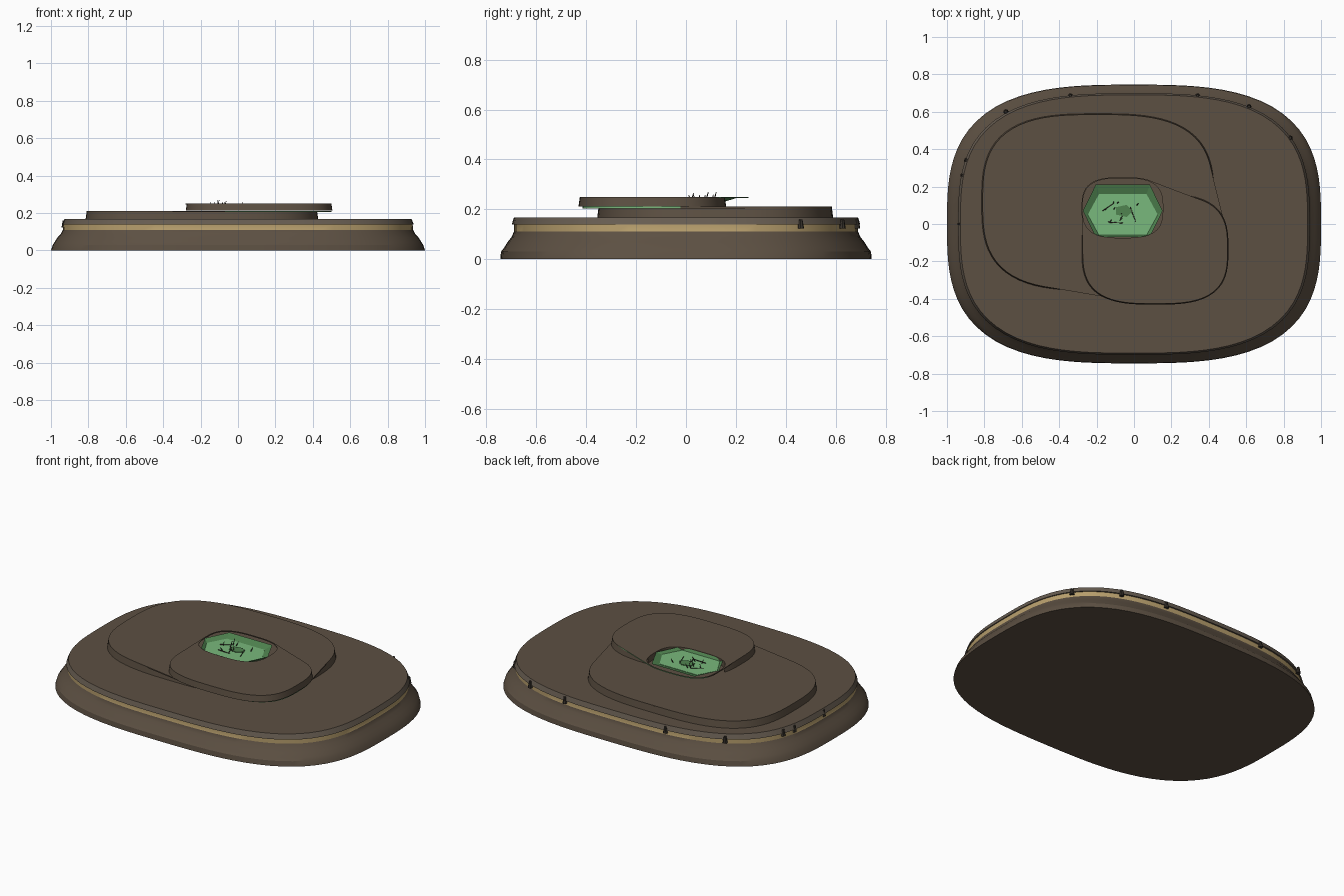
import bpy, bmesh, math, random
from mathutils import Vector

random.seed(4)
old = bpy.data.objects.get("Cube")
if old:
    bpy.data.objects.remove(old, do_unlink=True)


def material(name, rgb):
    m = bpy.data.materials.new(name)
    m.use_nodes = True
    m.diffuse_color = (*rgb, 1)
    m.node_tree.nodes["Principled BSDF"].inputs["Base Color"].default_value = (*rgb, 1)
    return m


BROWN = material("earth brown", (0.108, 0.08, 0.055))
RIM = material("greyish brown", (0.135, 0.108, 0.082))
GOLD = material("pale gold", (0.47, 0.34, 0.15))
LEAF = material("light green", (0.19, 0.48, 0.2))
MOSS = material("moss green", (0.08, 0.23, 0.08))
DARK = material("dark metal", (0.04, 0.033, 0.026))


def rounded(cx, cy, hx, hy, z, n=3, count=96):
    """Ring of points on a rounded rectangle (superellipse)."""
    ring = []
    for i in range(count):
        a = math.tau * i / count
        c, s = math.cos(a), math.sin(a)
        r = (abs(c) ** n + abs(s) ** n) ** (-1 / n)
        ring.append(Vector((cx + hx * r * c, cy + hy * r * s, z)))
    return ring


def smooth_by_angle(ob):
    bpy.ops.object.select_all(action='DESELECT')
    ob.select_set(True)
    bpy.context.view_layer.objects.active = ob
    bpy.ops.object.shade_smooth_by_angle(angle=math.radians(25))


def finish(name, bm, mats, smooth=True):
    mesh = bpy.data.meshes.new(name)
    bm.to_mesh(mesh)
    bm.free()
    for m in mats:
        mesh.materials.append(m)
    ob = bpy.data.objects.new(name, mesh)
    bpy.context.collection.objects.link(ob)
    if smooth:
        smooth_by_angle(ob)
    return ob


def loft(name, rings, mats, slots=None, top=True, inward=False, smooth=True):
    """Skin stacked rings; slots gives the material of each band."""
    bm = bmesh.new()
    rows = [[bm.verts.new(p) for p in ring] for ring in rings]
    n = len(rows[0])
    for k, (lo, hi) in enumerate(zip(rows, rows[1:])):
        for i in range(n):
            j = (i + 1) % n
            f = bm.faces.new((lo[i], lo[j], hi[j], hi[i]))
            f.material_index = slots[k] if slots else 0
    bm.faces.new(rows[0][::-1])
    if top:
        bm.faces.new(rows[-1])
    if inward:
        bmesh.ops.reverse_faces(bm, faces=bm.faces[:])
    return finish(name, bm, mats, smooth)


def sheet(name, points, z0, z1, is_green):
    """Thin plate over the convex outline of some points."""
    bm = bmesh.new()
    for p in points:
        for z in (z0, z1):
            bm.verts.new((p.x, p.y, z))
    bmesh.ops.convex_hull(bm, input=bm.verts[:])
    loose = [v for v in bm.verts if not v.link_faces]
    bmesh.ops.delete(bm, geom=loose, context='VERTS')
    bmesh.ops.dissolve_limit(bm, angle_limit=0.01, verts=bm.verts[:], edges=bm.edges[:])
    bmesh.ops.recalc_face_normals(bm, faces=bm.faces[:])
    for f in bm.faces:
        c = f.calc_center_median()
        f.material_index = int(f.normal.z < -0.5 or (f.normal.z < 0.5 and is_green(c)))
    return finish(name, bm, [BROWN, LEAF])


# Flared base with gold band and overhanging rim
base_profile = [(1, .745, 0), (.99, .742, .03), (.98, .73, .045), (.966, .716, .068),
                (.948, .7, .088), (.936, .69, .11), (.934, .69, .138), (.94, .699, .138),
                (.928, .69, .168)]
loft("display_base", [rounded(0, 0, *p) for p in base_profile], [BROWN, GOLD, RIM],
     [0, 0, 0, 0, 0, 1, 2, 2])

# Two stepped terraces
LOWER = (-.193, .117)
UPPER = (.113, -.135)
loft("lower_terrace", [rounded(*LOWER, .622, .473, .166),
                       rounded(*LOWER, .616, .468, .207)], [BROWN])
upper = loft("upper_terrace", [rounded(*UPPER, .392, .296, .212),
                               rounded(*UPPER, .387, .291, .247)], [BROWN])

# Thin skins bridging each terrace to the next outline
PIT = (-.06, .085)
sheet("lower_skin", rounded(*LOWER, .616, .468, 0) + rounded(*UPPER, .386, .28, 0),
      .204, .2105, lambda c: c.x > -.15 and c.y < 0)
upper_skin = sheet("upper_skin", rounded(*UPPER, .387, .291, 0) + rounded(*PIT, .22, .165, 0),
                   .245, .25, lambda c: c.y > .17)

# Opening through the upper terrace
cutter = loft("pit_cutter", [rounded(*PIT, .214, .159, z) for z in (.2, .3)], [BROWN])
for ob in (upper, upper_skin):
    mod = ob.modifiers.new("pit", 'BOOLEAN')
    mod.object = cutter
    mod.operation = 'DIFFERENCE'
    mod.solver = 'EXACT'
    bpy.context.view_layer.objects.active = ob
    bpy.ops.object.modifier_apply(modifier=mod.name)
    smooth_by_angle(ob)
bpy.data.objects.remove(cutter, do_unlink=True)


def hexagon(cy, hx, hy, z):
    shape = [(1, 0), (.68, 1), (-.68, 1), (-1, 0), (-.68, -1), (.68, -1)]
    return [Vector((-.06 + hx * x, cy + hy * y, z)) for x, y in shape]


# Six sided green pit
loft("pit_walls", [hexagon(.05, .186, .11, .232), hexagon(.07, .213, .14, .248)],
     [MOSS], top=False, inward=True, smooth=False)
loft("pit_floor", [hexagon(.05, .187, .11, .231), hexagon(.05, .187, .11, .234)],
     [LEAF], smooth=False)


def rod(name, a, b, r0, r1, sides=5):
    """Tapered rod between two points."""
    a, b = Vector(a), Vector(b)
    turn = Vector((0, 0, 1)).rotation_difference(b - a).to_matrix()
    rings = []
    for p, r in ((a, r0), (b, r1)):
        rings.append([p + turn @ Vector((r * math.cos(math.tau * i / sides),
                                         r * math.sin(math.tau * i / sides), 0))
                      for i in range(sides)])
    return loft(name, rings, [DARK], smooth=False)


# Flat stump and twigs in the pit
stump = [Vector((-.055 + .05 * math.cos(a), .07 + .034 * math.sin(a), 0))
         for a in (math.tau * i / 5 for i in range(5))]
loft("pit_stump", [[p + Vector((0, 0, z)) for p in stump] for z in (.233, .238)],
     [MOSS], smooth=False)
for i in range(9):
    x, y = random.uniform(-.17, .03), random.uniform(.01, .12)
    tip = (x + random.uniform(-.015, .015), y + random.uniform(-.015, .015),
           random.uniform(.255, .272))
    rod("twig", (x, y, .232), tip, .003, .0015)
for p, q in (((-.02, .09), (.01, .01)), ((-.14, .01), (-.06, .005)), ((-.17, .07), (-.11, .11))):
    rod("fallen_twig", (*p, .236), (*q, .236), .003, .002)

# Small pegs clipped around the back of the rim
for x, y in ((-.93, 0), (-.915, .26), (-.895, .34), (-.685, .6), (-.34, .685),
             (.34, .685), (.615, .627), (.835, .46)):
    rod("rim_peg", (x, y, .122), (x, y, .16), .014, .007, 8)
